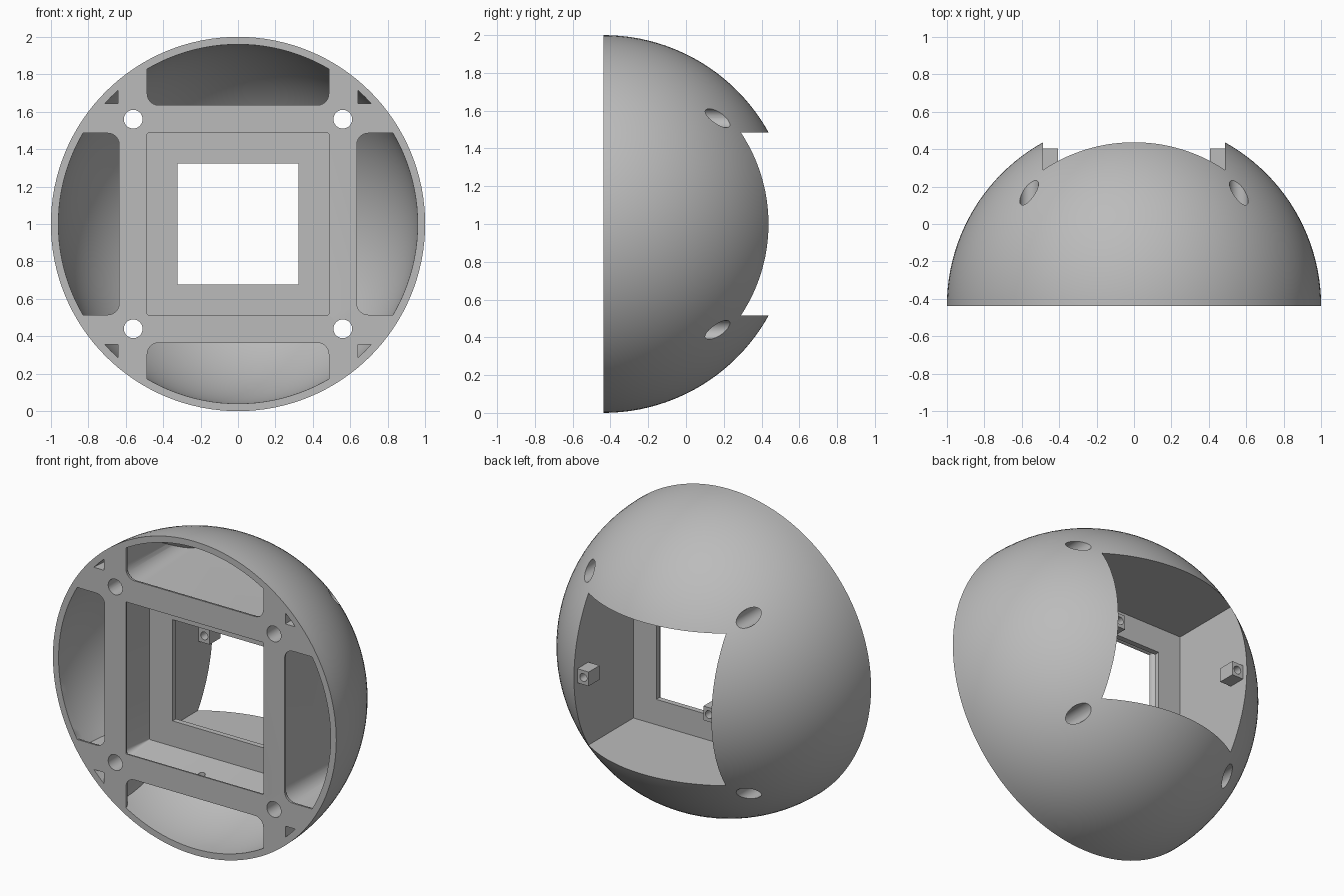
import bpy, bmesh, math
from mathutils import Matrix, Vector

cube = bpy.data.objects.get("Cube")
if cube:
    bpy.data.objects.remove(cube)

FRONT = -0.4375          # y of the flat front face
MID = Vector((0, FRONT, 1))
IN, OUT = 0.485, 0.635   # inner and outer faces of the ribs

grey = bpy.data.materials.new("plain grey")
grey.use_nodes = True
colour = (0.5, 0.5, 0.5, 1)
grey.diffuse_color = colour
grey.node_tree.nodes["Principled BSDF"].inputs["Base Color"].default_value = colour


def finish(name, bm):
    """Turn a bmesh, built around the sphere centre, into an object."""
    bmesh.ops.recalc_face_normals(bm, faces=bm.faces)
    bmesh.ops.translate(bm, verts=bm.verts, vec=MID)
    mesh = bpy.data.meshes.new(name)
    bm.to_mesh(mesh)
    bm.free()
    mesh.materials.append(grey)
    obj = bpy.data.objects.new(name, mesh)
    bpy.context.collection.objects.link(obj)
    return obj


def box(bm, x, y, z):
    size = [b - a for a, b in (x, y, z)]
    centre = [(a + b) / 2 for a, b in (x, y, z)]
    bmesh.ops.create_cube(bm, size=1, matrix=Matrix.Translation(centre) @ Matrix.Diagonal((*size, 1)))


def cylinder(bm, centre, radius, depth, axis="X"):
    turn = Matrix.Rotation(math.pi / 2, 4, axis) if axis != "Z" else Matrix()
    bmesh.ops.create_cone(bm, cap_ends=True, segments=32, radius1=radius, radius2=radius,
                          depth=depth, matrix=Matrix.Translation(centre) @ turn)


def rounded_loop(bm, cx, cz, hx, hz, r, y):
    verts = []
    for i, (sx, sz) in enumerate(((1, 1), (-1, 1), (-1, -1), (1, -1))):
        for k in range(7):
            a = math.pi / 2 * (i + k / 6)
            verts.append(bm.verts.new((cx + sx * (hx - r) + r * math.cos(a), y,
                                       cz + sz * (hz - r) + r * math.sin(a))))
    return verts


def flared_prism(bm, cx, cz, hx, hz, r, flare, depth):
    """Rounded block along y whose mouth flares out as a fillet."""
    steps = [(-0.1, flare)]
    for k in range(7):
        a = math.pi / 2 * k / 6
        steps.append((flare * math.sin(a), flare * (1 - math.cos(a))))
    steps.append((depth, 0))
    loops = [rounded_loop(bm, cx, cz, hx + d, hz + d, r + d, y) for y, d in steps]
    for a, b in zip(loops, loops[1:]):
        for i in range(len(a)):
            j = (i + 1) % len(a)
            bm.faces.new((a[i], a[j], b[j], b[i]))
    bm.faces.new(loops[0])
    bm.faces.new(loops[-1])


def sphere(radius):
    bm = bmesh.new()
    bmesh.ops.create_uvsphere(bm, u_segments=128, v_segments=64, radius=radius,
                              matrix=Matrix.Rotation(math.pi / 2, 4, "X"))
    return bm


def boolean(target, cutter, operation="DIFFERENCE"):
    cutter.hide_render = True
    mod = target.modifiers.new("cut", "BOOLEAN")
    mod.object = cutter
    mod.operation = operation
    mod.solver = "EXACT"
    bpy.ops.object.select_all(action="DESELECT")
    bpy.context.view_layer.objects.active = target
    target.select_set(True)
    bpy.ops.object.modifier_apply(modifier=mod.name)
    bpy.data.objects.remove(cutter)


def smooth(obj):
    bpy.ops.object.select_all(action="DESELECT")
    bpy.context.view_layer.objects.active = obj
    obj.select_set(True)
    bpy.ops.object.shade_smooth_by_angle(angle=math.radians(30))


# Solid half dome
bm = sphere(1)
bmesh.ops.bisect_plane(bm, geom=bm.verts[:] + bm.edges[:] + bm.faces[:], dist=1e-5,
                       plane_co=(0, 0, 0), plane_no=(0, -1, 0), clear_outer=True)
bmesh.ops.holes_fill(bm, edges=[e for e in bm.edges if e.is_boundary])
dome = finish("dome_housing", bm)

# Pockets between the crossing ribs, limited by the inside of the shell
bm = bmesh.new()
reach = 1.2
half = (reach - OUT) / 2
for s in (-1, 1):
    flared_prism(bm, 0, s * (OUT + half), IN, half, 0.06, 0.045, reach)
    flared_prism(bm, s * (OUT + half), 0, half, IN, 0.06, 0.045, reach)
    for t in (-1, 1):
        box(bm, sorted((s * 0.64, s * reach)), (-0.1, reach), sorted((t * 0.645, t * reach)))
prisms = finish("pocket_prisms", bm)
cavity = finish("pocket_cavity", sphere(0.96))
boolean(cavity, prisms, "INTERSECT")
boolean(dome, cavity)

# Front recess with a softened mouth
bm = bmesh.new()
flared_prism(bm, 0, 0, IN, IN, 0.004, 0.035, 0.24)
boolean(dome, finish("front_recess_cutter", bm))

# Square opening at the back, leaving a thin plate
bm = bmesh.new()
box(bm, (-IN, IN), (0.275, reach), (-IN, IN))
boolean(dome, finish("back_opening_cutter", bm))

# Window through the plate
bm = bmesh.new()
box(bm, (-0.323, 0.323), (0.1, 0.4), (-0.323, 0.323))
boolean(dome, finish("window_cutter", bm))

# Four through holes at the rib crossings, and small holes in the recess
bm = bmesh.new()
for s in (-1, 1):
    for t in (-1, 1):
        cylinder(bm, (s * 0.56, 0.5, t * 0.56), 0.05, 1.4)
    cylinder(bm, (0, 0.07, s * 0.5), 0.022, 0.16, "Z")
boolean(dome, finish("hole_cutter", bm))
smooth(dome)

# Small drilled lugs on the side walls of the back opening
for name, s in (("left_lug", 1), ("right_lug", -1)):
    bm = bmesh.new()
    box(bm, sorted((s * 0.405, s * (IN + 0.005))), (0.73, 0.84), (-0.045, 0.045))
    lug = finish(name, bm)
    bm = bmesh.new()
    cylinder(bm, (s * 0.443, 0.78, 0), 0.025, 0.3)
    boolean(lug, finish("lug_hole_cutter", bm))
    smooth(lug)
